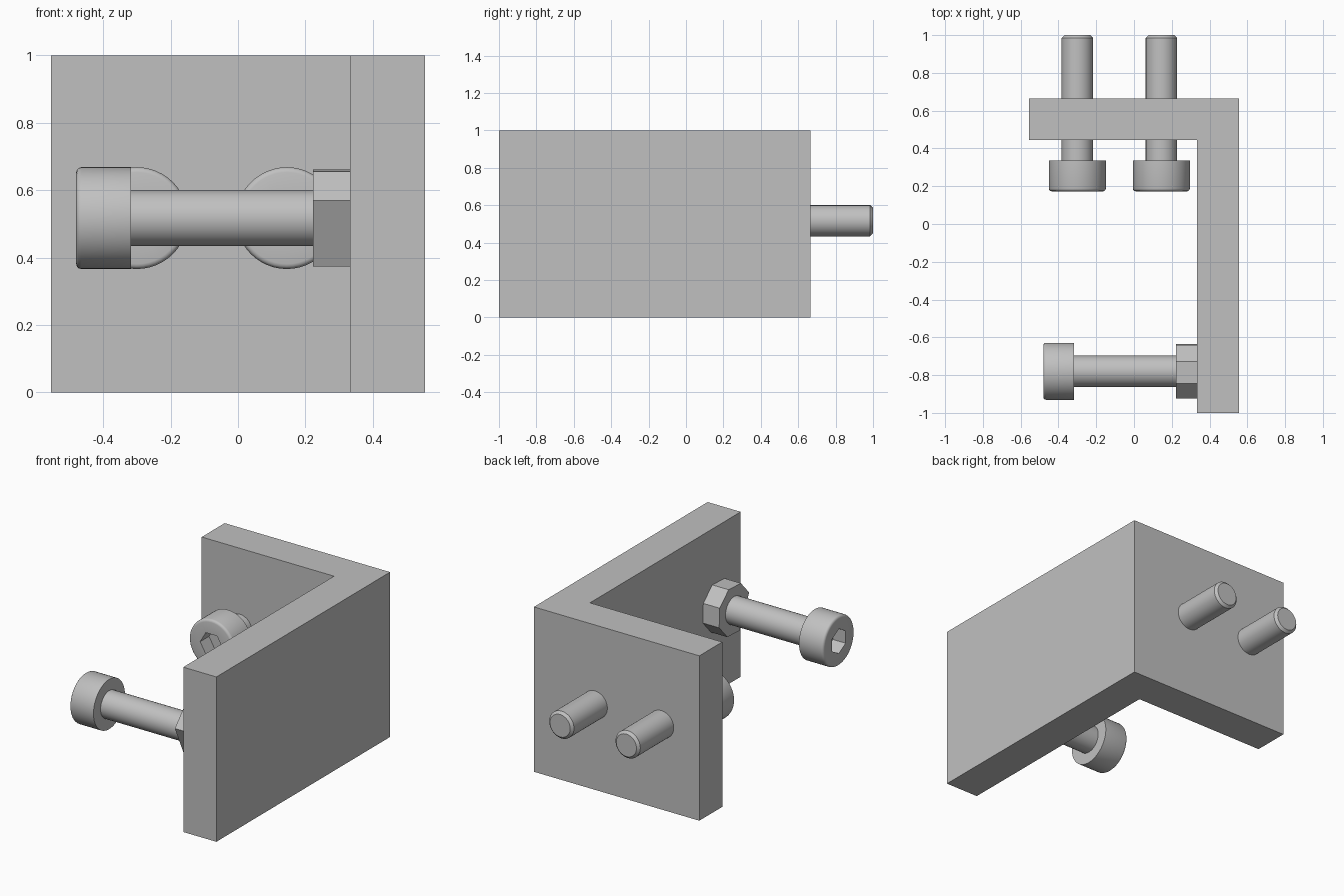
import bpy, bmesh, math
from mathutils import Matrix

if "Cube" in bpy.data.objects:
    bpy.data.objects.remove(bpy.data.objects["Cube"])

steel = bpy.data.materials.new("grey steel")
steel.diffuse_color = (0.53, 0.53, 0.53, 1)
steel.use_nodes = True
steel.node_tree.nodes["Principled BSDF"].inputs["Base Color"].default_value = steel.diffuse_color
MID = 0.517          # height of all fasteners
SEG = 48


def finish(name, bm, smooth=False):
    bmesh.ops.recalc_face_normals(bm, faces=bm.faces)
    mesh = bpy.data.meshes.new(name)
    bm.to_mesh(mesh)
    bm.free()
    mesh.materials.append(steel)
    ob = bpy.data.objects.new(name, mesh)
    bpy.context.collection.objects.link(ob)
    if smooth:
        bpy.ops.object.select_all(action='DESELECT')
        bpy.context.view_layer.objects.active = ob
        ob.select_set(True)
        bpy.ops.object.shade_smooth_by_angle(angle=math.radians(32))
    return ob


def prism(name, points, vec):
    """Extrude a flat outline along vec."""
    bm = bmesh.new()
    face = bm.faces.new([bm.verts.new(p) for p in points])
    geo = bmesh.ops.extrude_face_region(bm, geom=[face])
    verts = [v for v in geo["geom"] if isinstance(v, bmesh.types.BMVert)]
    bmesh.ops.translate(bm, verts=verts, vec=vec)
    return finish(name, bm)


def hex_radius(a, r):
    """Distance from the centre to a hexagon's edge at angle a."""
    return r * math.cos(math.pi / 6) / math.cos(a % (math.pi / 3) - math.pi / 6)


def bolt(name, matrix):
    """Socket-head bolt along local z, head end at z = 0."""
    # (radius, z, is hexagonal): socket floor, socket rim, head, shaft, tip
    profile = [(0.075, 0.085, True), (0.075, 0, True),
               (0.136, 0, False), (0.1435, 0.002, False),
               (0.149, 0.0075, False), (0.151, 0.015, False),
               (0.151, 0.162, False), (0.083, 0.162, False),
               (0.083, 0.812, False), (0.068, 0.827, False)]
    bm = bmesh.new()
    rings = []
    for r, z, is_hex in profile:
        ring = []
        for i in range(SEG):
            a = 2 * math.pi * i / SEG
            d = hex_radius(a, r) if is_hex else r
            ring.append(bm.verts.new((d * math.cos(a), d * math.sin(a), z)))
        rings.append(ring)
    for p, q in zip(rings, rings[1:]):
        for i in range(SEG):
            j = (i + 1) % SEG
            bm.faces.new((p[i], p[j], q[j], q[i]))
    bm.faces.new(rings[0])
    bm.faces.new(rings[-1])
    bm.transform(matrix)
    return finish(name, bm, True)


# L-shaped bracket
outline = [(-0.555, 0.665), (-0.555, 0.445), (0.333, 0.445),
           (0.333, -1), (0.555, -1), (0.555, 0.665)]
prism("bracket", [(x, y, 0) for x, y in outline], (0, 0, 1))

# Two bolts through the back plate
for side, x in (("left", -0.30), ("right", 0.145)):
    bolt("back_bolt_" + side, Matrix.Translation((x, 0.173, MID))
         @ Matrix.Rotation(-math.pi / 2, 4, 'X'))

# Bolt into the side plate
bolt("side_bolt", Matrix.Translation((-0.48, -0.78, MID))
     @ Matrix.Rotation(math.pi / 2, 4, 'Y'))

# Faceted nut against the side plate, with one corner cut away
nut = []
for deg in (25, 70, 115, 160, 250, 295, 340):
    a = math.radians(deg)
    nut.append((0.223, -0.78 + 0.153 * math.cos(a), MID + 0.153 * math.sin(a)))
prism("nut", nut, (0.11, 0, 0))
